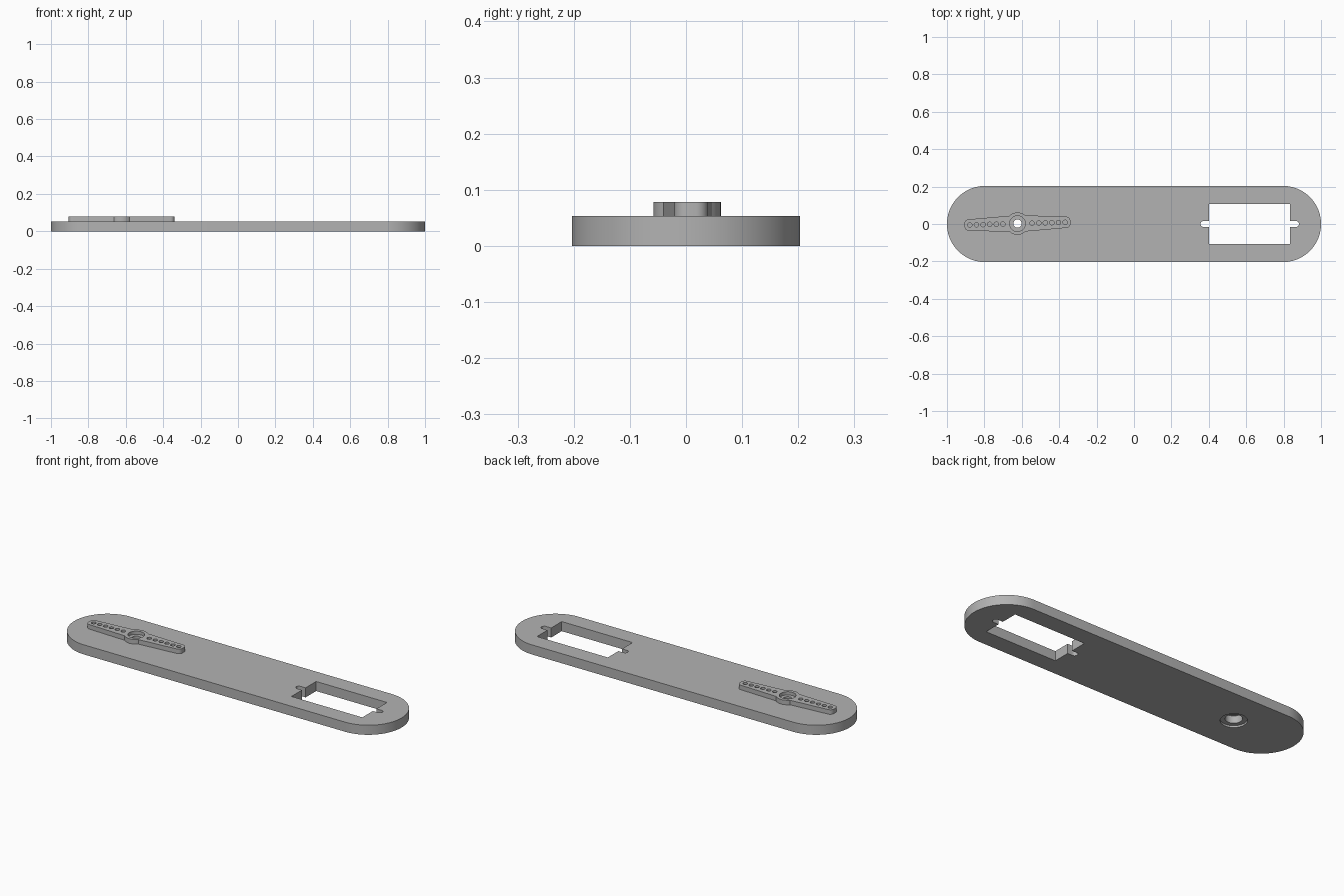
import bpy, bmesh, math
from mathutils import Matrix

if "Cube" in bpy.data.objects:
    bpy.data.objects.remove(bpy.data.objects["Cube"])

PLATE_TOP, HORN_TOP = 0.053, 0.078
HUB_X, HUB_Y = -0.623, 0.002
TILT = Matrix.Translation((HUB_X, HUB_Y, 0)) @ Matrix.Rotation(math.radians(1.6), 4, 'Z')

grey = bpy.data.materials.new("plain grey")
grey.diffuse_color = (0.45, 0.45, 0.45, 1)
grey.use_nodes = True
grey.node_tree.nodes["Principled BSDF"].inputs["Base Color"].default_value = grey.diffuse_color


def arc(cx, cy, r, a0, a1, n):
    """Points along an arc, angles in degrees."""
    return [(cx + r * math.cos(math.radians(a0 + (a1 - a0) * i / n)),
             cy + r * math.sin(math.radians(a0 + (a1 - a0) * i / n))) for i in range(n + 1)]


def circle(cx, cy, r, n=32):
    return arc(cx, cy, r, 0, 360, n)[:-1]


def prism(name, outlines, z0, z1, matrix=None):
    """Extrude closed counter-clockwise outlines between two heights."""
    bm = bmesh.new()
    for pts in outlines:
        low = [bm.verts.new((x, y, z0)) for x, y in pts]
        high = [bm.verts.new((x, y, z1)) for x, y in pts]
        bm.faces.new(low[::-1])
        bm.faces.new(high)
        for i in range(len(pts)):
            j = (i + 1) % len(pts)
            bm.faces.new((low[i], low[j], high[j], high[i]))
    if matrix:
        bm.transform(matrix)
    mesh = bpy.data.meshes.new(name)
    bm.to_mesh(mesh)
    bm.free()
    mesh.materials.append(grey)
    obj = bpy.data.objects.new(name, mesh)
    bpy.context.collection.objects.link(obj)
    return obj


def combine(target, tool, operation):
    """Apply a boolean and remove the tool object."""
    bpy.context.view_layer.objects.active = target
    mod = target.modifiers.new("combine", 'BOOLEAN')
    mod.operation, mod.solver, mod.object = operation, 'EXACT', tool
    bpy.ops.object.modifier_apply(modifier=mod.name)
    bpy.data.objects.remove(tool)


# Plate with rounded ends
R = 0.2035
plate = prism("arm_plate", [arc(1 - R, 0, R, -90, 90, 48) + arc(R - 1, 0, R, 90, 270, 48)],
              0, PLATE_TOP)

# Raised horn: tapered arms with rounded tips, round hub in the middle
upper = arc(0.261, 0.008, 0.022, 0, 90, 8) + arc(0, 0, 0.06, 46, 134, 16)
upper += [(-x, y) for x, y in arc(0.261, 0.008, 0.022, 90, 0, 8)]
horn_outline = upper + [(-x, -y) for x, y in upper]
horn = prism("horn", [horn_outline], 0.04, HORN_TOP, TILT)
combine(plate, horn, 'UNION')

# Motor window, then a rounded screw slot at each end of it
S = 0.016
window = [(0.402, -0.108), (0.835, -0.108), (0.835, 0.108), (0.402, 0.108)]
combine(plate, prism("window_cutter", [window], -0.1, 0.2), 'DIFFERENCE')
for x0, x1 in ((0.356, 0.45), (0.79, 0.882)):
    slot = arc(x1 - S, 0, S, -90, 90, 12) + arc(x0 + S, 0, S, 90, 270, 12)
    combine(plate, prism("slot_cutter", [slot], -0.1, 0.2), 'DIFFERENCE')

# Rows of small holes along both horn arms
holes = [circle(s * (0.078 + 0.0354 * i), 0, 0.012, 20) for s in (-1, 1) for i in range(6)]
combine(plate, prism("hole_cutter", holes, 0.051, 0.2, TILT), 'DIFFERENCE')

# Hub bores: through hole, top recess, bottom bore and its shallow counterbore
for r, z0, z1 in ((0.022, -0.1, 0.2), (0.042, 0.06, 0.2),
                  (0.042, -0.1, 0.05), (0.066, -0.1, 0.01)):
    combine(plate, prism("bore_cutter", [circle(HUB_X, HUB_Y, r)], z0, z1), 'DIFFERENCE')

# Smooth round walls, sharp rims
bpy.ops.object.select_all(action='DESELECT')
plate.select_set(True)
bpy.context.view_layer.objects.active = plate
bpy.ops.object.shade_smooth_by_angle(angle=math.radians(30))
